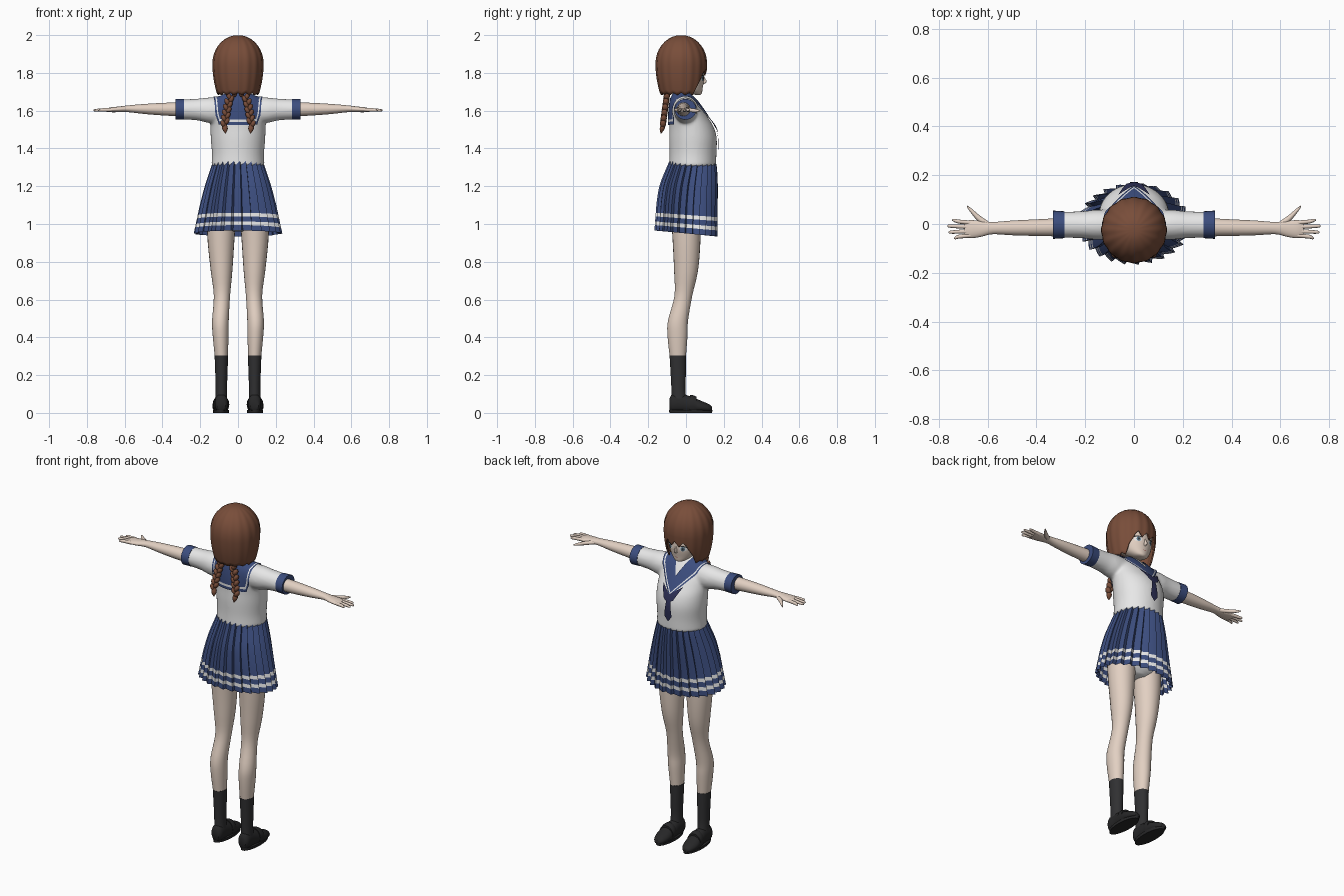
import bpy, bmesh
from math import sin, cos, pi, sqrt, radians
from mathutils import Vector, Matrix
from mathutils.bvhtree import BVHTree

if "Cube" in bpy.data.objects:
    bpy.data.objects.remove(bpy.data.objects["Cube"])


def material(name, *rgb):
    mat = bpy.data.materials.new(name)
    mat.use_nodes = True
    mat.diffuse_color = (*rgb, 1)
    mat.node_tree.nodes["Principled BSDF"].inputs["Base Color"].default_value = (*rgb, 1)
    return mat


skin = material("skin", .76, .63, .54)
white = material("white cloth", .8, .8, .8)
navy = material("navy cloth", .045, .075, .21)
brown = material("brown hair", .19, .075, .042)
scarf = material("dark scarf", .025, .028, .09)
sock_black = material("sock black", .03, .03, .032)
shoe_black = material("shoe black", .02, .02, .021)
iris_blue = material("iris blue", .1, .18, .25)
lip = material("lip", .45, .2, .17)
parts = []


def finish(name, bm, mats, mirror=False):
    """Turn a bmesh into a named, smooth object."""
    bmesh.ops.recalc_face_normals(bm, faces=bm.faces)
    mesh = bpy.data.meshes.new(name)
    bm.to_mesh(mesh)
    bm.free()
    for mat in mats:
        mesh.materials.append(mat)
    obj = bpy.data.objects.new(name, mesh)
    bpy.context.scene.collection.objects.link(obj)
    if mirror:
        obj.modifiers.new("mirror", "MIRROR").use_mirror_merge = False
    parts.append(obj)
    return obj


def skin_rings(bm, rings, closed=True, caps=False, slot=lambda row: 0):
    """Bridge rows of points with quads."""
    rows = [[bm.verts.new(p) for p in ring] for ring in rings]
    count = len(rows[0])
    for i in range(len(rows) - 1):
        for j in range(count if closed else count - 1):
            k = (j + 1) % count
            face = bm.faces.new((rows[i][j], rows[i][k], rows[i + 1][k], rows[i + 1][j]))
            face.material_index = slot(i)
    if caps:
        bm.faces.new(rows[0])
        bm.faces.new(rows[-1])


def smooth_sections(sections, steps=4):
    """Catmull-Rom interpolation of section rows."""
    vs = [Vector(s) for s in sections]
    out = []
    for i in range(len(vs) - 1):
        a, b, c, d = vs[max(i - 1, 0)], vs[i], vs[i + 1], vs[min(i + 2, len(vs) - 1)]
        for k in range(steps):
            t = k / steps
            out.append(b + (c - a) * (t / 2) + (a * 2 - b * 5 + c * 4 - d) * (t * t / 2)
                       + (b * 3 - a - c * 3 + d) * (t ** 3 / 2))
    return out + [vs[-1]]


def loft(bm, axis, sections, sides=24, floor=None, steps=4):
    """Closed tube of ellipses: each section is x, y, z, and two radii."""
    rings = []
    for x, y, z, a, b in smooth_sections(sections, steps):
        ring = []
        for k in range(sides):
            u, v = a * cos(2 * pi * k / sides), b * sin(2 * pi * k / sides)
            p = {"X": (x, y + u, z + v), "Y": (x + u, y, z + v), "Z": (x + u, y + v, z)}[axis]
            ring.append(p if floor is None else (p[0], p[1], max(p[2], floor)))
        rings.append(ring)
    skin_rings(bm, rings, caps=True)


def solid(name, mat, axis, sections, mirror=False, **options):
    bm = bmesh.new()
    loft(bm, axis, sections, **options)
    return finish(name, bm, [mat], mirror)


# Legs, socks and shoes
solid("legs", skin, "Z", [
    (.088, .0, 1.06, .08, .08), (.09, .003, .9, .07, .073), (.087, 0, .75, .057, .063),
    (.085, -.014, .62, .043, .047), (.093, -.042, .49, .044, .053),
    (.092, -.045, .41, .042, .053), (.088, -.043, .29, .034, .042)], mirror=True)
solid("socks", sock_black, "Z", [
    (.088, -.043, .305, .036, .044), (.088, -.041, .2, .032, .04),
    (.088, -.04, .12, .03, .037), (.088, -.035, .05, .032, .04)], mirror=True)
solid("shoes", shoe_black, "Y", [
    (.088, -.088, .045, .022, .03), (.088, -.07, .05, .034, .05), (.088, -.02, .05, .036, .05),
    (.09, .03, .04, .041, .045), (.092, .08, .032, .043, .032), (.092, .12, .025, .032, .022),
    (.092, .138, .02, .016, .012)], mirror=True, floor=.012)
solid("shoe_straps", shoe_black, "Y", [
    (.09, .02, .045, .042, .05), (.09, .035, .045, .044, .049), (.091, .055, .04, .044, .046)],
    mirror=True, floor=.02)
solid("shoe_soles", shoe_black, "Z", [
    (.09, .025, 0, .041, .113), (.09, .025, .016, .043, .115)], mirror=True, steps=1)

# Hips under the skirt
solid("hips", white, "Z", [
    (0, .01, .96, .05, .05), (0, .005, 1.0, .14, .085), (0, .005, 1.1, .15, .1),
    (0, .02, 1.3, .11, .09)])

# Arms and hands with fingers
bm = bmesh.new()
loft(bm, "X", [
    (.29, -.013, 1.607, .038, .038), (.4, -.015, 1.608, .034, .033), (.5, -.016, 1.609, .03, .026),
    (.58, -.017, 1.61, .025, .018), (.63, -.02, 1.607, .033, .015), (.67, -.021, 1.605, .037, .013),
    (.695, -.021, 1.603, .032, .009)])
for offset, tip in ((.026, .745), (.009, .765), (-.009, .76), (-.026, .738)):
    y = -.021 + offset
    loft(bm, "X", [(.67, y, 1.605, .009, .01), (.72, y + offset * .2, 1.604, .008, .009),
                   (tip - .006, y + offset * .4, 1.602, .006, .006),
                   (tip, y + offset * .4, 1.602, .002, .002)], sides=10)
loft(bm, "X", [(.595, -.005, 1.607, .014, .01), (.635, .022, 1.603, .015, .011),
               (.665, .052, 1.6, .011, .009), (.685, .073, 1.598, .004, .004)], sides=10)
finish("arms", bm, [skin], mirror=True)

# Shirt: torso and sleeves blended into one surface
bm = bmesh.new()
loft(bm, "Z", [
    (0, .035, 1.305, .141, .124), (0, .037, 1.37, .138, .124), (0, .037, 1.45, .144, .126),
    (0, .03, 1.51, .146, .118), (0, .015, 1.56, .148, .104), (0, 0, 1.61, .148, .086),
    (0, -.012, 1.652, .128, .068), (0, -.02, 1.678, .08, .053), (0, -.02, 1.695, .05, .042)], sides=40)
for s in (1, -1):
    loft(bm, "X", [(s * .06, -.003, 1.598, .06, .07), (s * .15, -.003, 1.602, .062, .068),
                   (s * .22, -.003, 1.606, .055, .057), (s * .322, -.003, 1.607, .053, .052)])
shirt = finish("shirt", bm, [white])
remesh = shirt.modifiers.new("blend", "REMESH")
remesh.mode, remesh.voxel_size, remesh.use_smooth_shade = "VOXEL", .008, True
relax = shirt.modifiers.new("relax", "SMOOTH")
relax.factor, relax.iterations = .5, 6
solid("cuffs", navy, "X", [(.285, -.003, 1.607, .055, .054), (.332, -.003, 1.607, .058, .055)],
      mirror=True, steps=1)

# Pleated skirt with two white hem stripes
profile = smooth_sections([(1.335, .126, -.082, .148), (1.3, .137, -.096, .158), (1.2, .168, -.133, .162),
                           (1.1, .193, -.149, .16)]) + [
    Vector((z, .193 + (1.1 - z) * .2, -.149 - (1.1 - z) * .07, .16))
    for z in (1.048, 1.028, 1.0, .98, .95)]
pleats, steps = 26, 6
rings = []
for z, rx, back, front in profile:
    depth = .012 + (1.335 - z) * .03
    ring = []
    for k in range(pleats * steps):
        angle = 2 * pi * k / (pleats * steps)
        swell = 1 + depth / rx * (k % steps / (steps - 1) - .5)
        ring.append((rx * swell * cos(angle),
                     (front + back) / 2 + (front - back) / 2 * swell * sin(angle),
                     z - .015 * sin(angle) * (1.335 - z) / .38))
    rings.append(ring)
bm = bmesh.new()
last = len(profile) - 2
skin_rings(bm, rings, slot=lambda row: int(row in (last - 1, last - 3)))
finish("skirt", bm, [navy, white])

# Neck, head and nose
solid("neck", skin, "Z", [(0, -.02, 1.64, .045, .04), (0, -.018, 1.68, .038, .036),
                          (0, -.012, 1.76, .038, .04)])
head = solid("head", skin, "Z", [
    (0, .062, 1.684, .012, .014), (0, .05, 1.692, .036, .034), (0, .025, 1.718, .066, .063),
    (0, .003, 1.76, .09, .092), (0, -.01, 1.8, .1, .104), (0, -.02, 1.86, .106, .112),
    (0, -.02, 1.93, .09, .095), (0, -.02, 1.975, .03, .03)], sides=40)
solid("nose", skin, "Z", [(0, .088, 1.785, .004, .006), (0, .096, 1.755, .008, .014),
                          (0, .091, 1.743, .007, .008), (0, .085, 1.738, .003, .003)], sides=10)

bpy.context.view_layer.update()
depsgraph = bpy.context.evaluated_depsgraph_get()
shirt_tree = BVHTree.FromObject(shirt, depsgraph)
head_tree = BVHTree.FromObject(head, depsgraph)


def plate(name, mat, tree, centre, outline, lift, mirror=False):
    """Thin patch laid on the front of a surface; outline is x, z offsets."""
    bm = bmesh.new()
    rings = []
    for scale in (1, .75, .5, .25, .02):
        ring = []
        for i, (x, z) in enumerate(outline):
            nx, nz = outline[(i + 1) % len(outline)]
            for t in (0, .25, .5, .75):
                px = centre[0] + scale * (x + (nx - x) * t)
                pz = centre[1] + scale * (z + (nz - z) * t)
                hit = tree.ray_cast(Vector((px, 1, pz)), Vector((0, -1, 0)))[0]
                ring.append((px, (hit.y if hit else 0) + lift, pz))
        rings.append(ring)
    skin_rings(bm, rings)
    finish(name, bm, [mat], mirror)


def oval(width, height, sides=8):
    return [(width * cos(2 * pi * k / sides), height * sin(2 * pi * k / sides)) for k in range(sides)]


# Painted face
plate("eye_whites", white, head_tree, (.042, 1.772), oval(.021, .014), .002, True)
plate("irises", iris_blue, head_tree, (.041, 1.772), oval(.011, .014), .004, True)
plate("pupils", sock_black, head_tree, (.041, 1.772), oval(.005, .007), .005, True)
plate("eyelashes", sock_black, head_tree, (.043, 1.787),
      [(-.022, -.005), (0, -.001), (.024, -.008), (.018, .002), (0, .004), (-.018, .001)], .005, True)
plate("mouth", lip, head_tree, (0, 1.715), oval(.014, .002), .002)

# Sailor collar: inner and outer edge points draped over the shirt
edges = [((0, -.06, 1.685), (0, -.1, 1.525)), ((.03, -.055, 1.688), (.116, -.085, 1.525)),
         ((.045, -.042, 1.69), (.125, -.055, 1.655)), ((.05, -.015, 1.69), (.132, 0, 1.665)),
         ((.04, .025, 1.68), (.108, .075, 1.63)), ((0, .085, 1.6), (0, .15, 1.505))]
rows = []
for t in (0, .15, .3, .45, .6, .75, .82, .9, 1):
    row = []
    for (a, b), (c, d) in zip(edges, edges[1:]):
        for k in range(9):
            s = k / 8
            p = Vector(a).lerp(Vector(b), t).lerp(Vector(c).lerp(Vector(d), t), s)
            spot, normal = shirt_tree.find_nearest(p)[:2]
            p = spot + normal * .007
            row.append((max(p.x, 0), p.y, p.z))
    rows.append(row)
bm = bmesh.new()
skin_rings(bm, rows, closed=False, slot=lambda row: int(row == 6))
bmesh.ops.remove_doubles(bm, verts=bm.verts, dist=.0003)
finish("sailor_collar", bm, [navy, white], mirror=True)

# Scarf
plate("scarf_knot", scarf, shirt_tree, (0, 1.505),
      [(-.065, .06), (0, .016), (.065, .06), (.03, -.012), (0, -.028), (-.03, -.012)], .014)
plate("scarf_tail", scarf, shirt_tree, (0, 1.43),
      [(-.012, .065), (.012, .065), (.024, -.035), (0, -.065), (-.024, -.035)], .009)


# Bobbed hair with ridged strands, a pointed fringe and side locks
def hair_end(k, columns):
    d = abs((k / columns * 2 * pi + pi) % (2 * pi) - pi)
    tooth = abs(k % 6 / 3 - 1)
    if d < .55:
        return 1.785 + .03 * tooth
    if d < .95:
        return 1.785 - (d - .55) / .4 * .1 + .012 * tooth
    return 1.682 + .012 * tooth


columns, levels = 96, 18
rings = []
for level in range(1, levels + 1):
    t = level / levels
    ring = []
    for k in range(columns):
        angle = 2 * pi * k / columns
        if t <= .5:
            z = 1.85 + .15 * cos(t * pi)
            r = sqrt(max(0, 1 - ((z - 1.85) / .15) ** 2))
        else:
            z = 1.85 - (1.85 - hair_end(k, columns)) * (t - .5) * 2
            r = 1 - .2 * ((1.85 - z) / .17) ** 2
        r *= 1 + .012 * cos(16 * angle)
        ring.append((.134 * r * sin(angle), -.025 + .135 * r * cos(angle), z))
    rings.append(ring)
bm = bmesh.new()
skin_rings(bm, rings)
bmesh.ops.holes_fill(bm, edges=[e for e in bm.edges if e.is_boundary and e.verts[0].co.z > 1.95])
hair = finish("hair", bm, [brown])
shell = hair.modifiers.new("thickness", "SOLIDIFY")
shell.thickness, shell.offset = .008, -1

# Two braids of overlapping strands with a loose tip
bm = bmesh.new()
for i in range(12):
    t = i / 11
    side = 1 if i % 2 else -1
    place = Vector((.025 + .045 * sqrt(t) + side * .009, -.1 - .022 * t, 1.69 - .16 * t))
    matrix = (Matrix.Translation(place) @ Matrix.Rotation(side * .5, 4, "Y")
              @ Matrix.Diagonal((.013, .017, .021, 1)))
    bmesh.ops.create_icosphere(bm, subdivisions=2, radius=1, matrix=matrix)
loft(bm, "Z", [(.07, -.122, 1.53, .009, .009), (.069, -.126, 1.505, .015, .014),
               (.066, -.132, 1.48, .002, .002)], sides=10)
finish("braids", bm, [brown], mirror=True)

# Smooth shading that keeps creases sharp
bpy.ops.object.select_all(action="DESELECT")
for obj in parts:
    obj.select_set(True)
bpy.context.view_layer.objects.active = parts[0]
bpy.ops.object.shade_smooth_by_angle(angle=radians(45))
